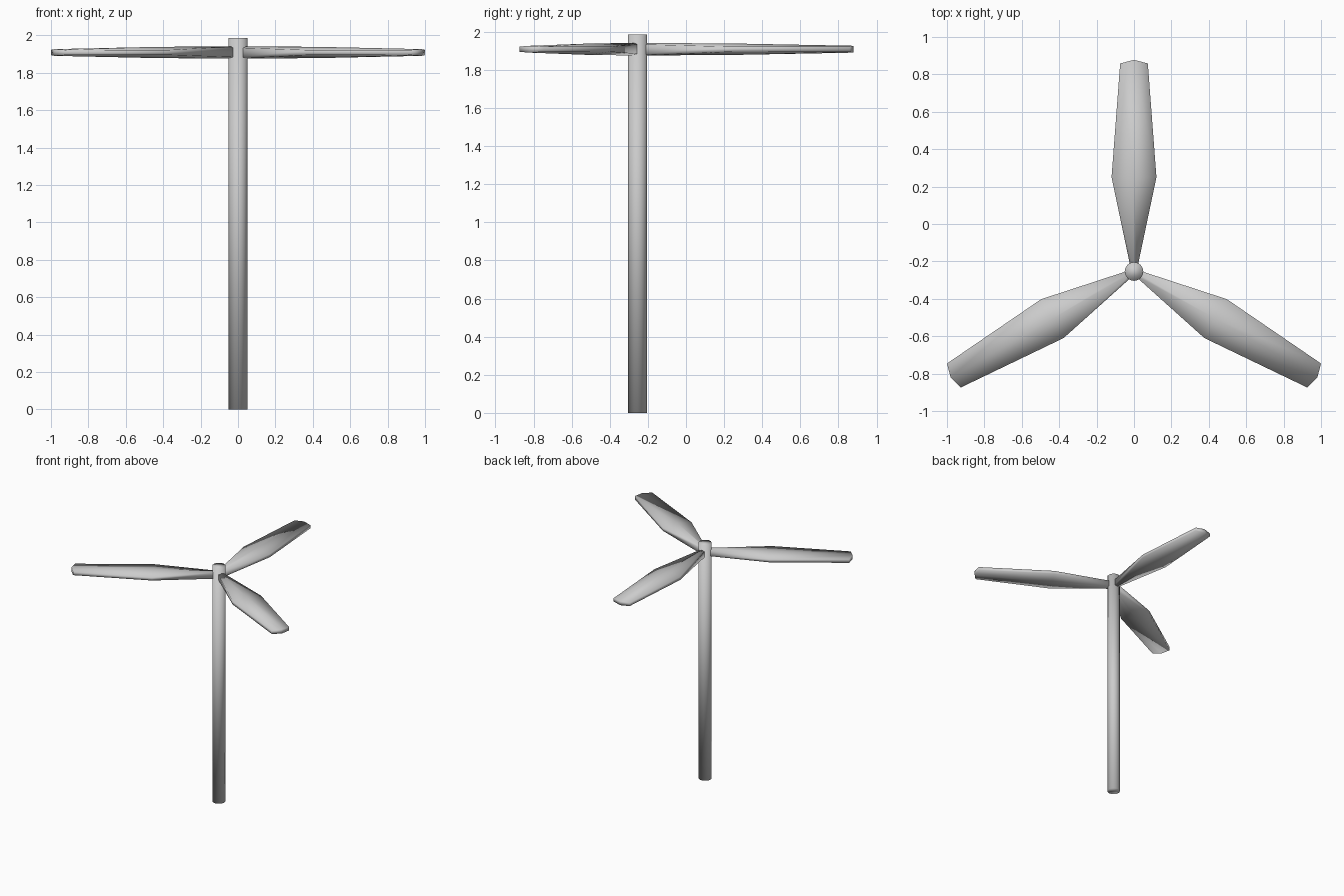
import bpy, bmesh, math
from mathutils import Matrix

if "Cube" in bpy.data.objects:
    bpy.data.objects.remove(bpy.data.objects["Cube"])

HUB = (0, -0.254, 1.908)


def make_object(name, bm):
    bmesh.ops.recalc_face_normals(bm, faces=bm.faces)
    for f in bm.faces:
        f.smooth = True
    mesh = bpy.data.meshes.new(name)
    bm.to_mesh(mesh)
    bm.free()
    obj = bpy.data.objects.new(name, mesh)
    bpy.context.collection.objects.link(obj)
    return obj


# Mast: a plain smooth pole that pokes through the blade roots
mast_height = 1.986
bm = bmesh.new()
bmesh.ops.create_cone(bm, cap_ends=True, segments=16, radius1=0.05, radius2=0.05,
                      depth=mast_height,
                      matrix=Matrix.Translation((HUB[0], HUB[1], mast_height / 2)))
make_object("mast", bm)

# Blade stations: distance, half width, edge half thickness, centre half thickness, centre bulge
stations = [
    (0.00, 0.014, 0.026, 0.033, 0.0),
    (0.504, 0.120, 0.013, 0.030, 0.0),
    (1.112, 0.074, 0.014, 0.018, 0.02),
]


def blade(name, angle):
    bm = bmesh.new()
    rings = []
    for d, w, e, t, bulge in stations:
        section = [(-w, d, -e), (0, d + bulge, -t), (w, d, -e),
                   (w, d, e), (0, d + bulge, t), (-w, d, e)]
        rings.append([bm.verts.new(p) for p in section])
    for a, b in zip(rings, rings[1:]):
        for i in range(6):
            j = (i + 1) % 6
            bm.faces.new((a[i], a[j], b[j], b[i]))
    # Root and tip caps, split along the blade centre line
    for r in (rings[0], rings[-1]):
        bm.faces.new((r[0], r[1], r[4], r[5]))
        bm.faces.new((r[1], r[2], r[3], r[4]))
    bm.transform(Matrix.Translation(HUB) @ Matrix.Rotation(angle, 4, 'Z'))
    return make_object(name, bm)


# Three blades around the mast
for k in range(3):
    blade(f"blade_{k + 1}", k * math.tau / 3)
